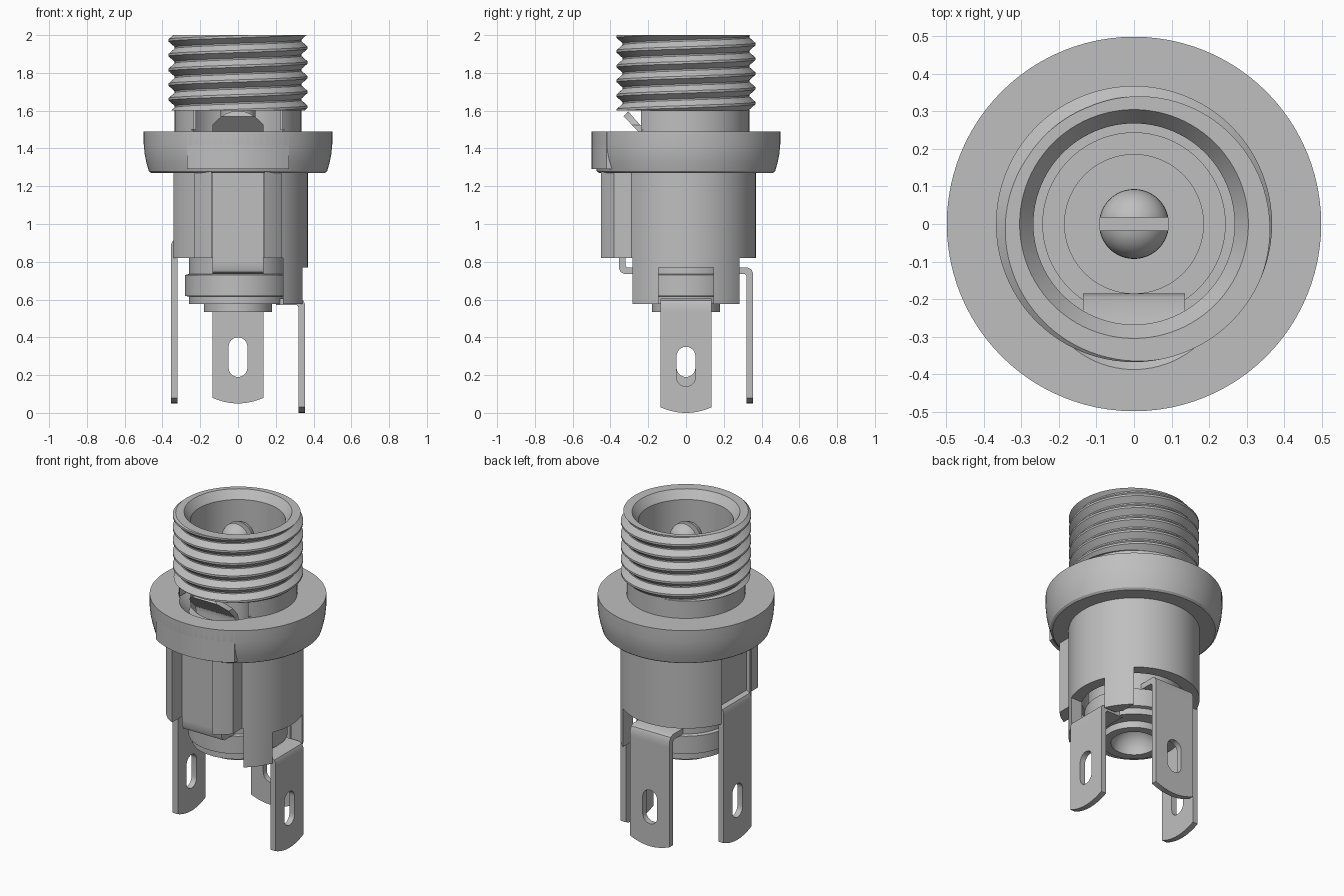
import bpy, bmesh
from math import sin, cos, pi, sqrt

cube = bpy.data.objects.get("Cube")
if cube:
    bpy.data.objects.remove(cube)

SEG = 96
parts = []

grey = bpy.data.materials.new("plain grey")
grey.use_nodes = True
colour = (0.52, 0.52, 0.52, 1)
grey.diffuse_color = colour
grey.node_tree.nodes["Principled BSDF"].inputs["Base Color"].default_value = colour


def finish(name, bm, keep=True):
    bmesh.ops.recalc_face_normals(bm, faces=bm.faces)
    mesh = bpy.data.meshes.new(name)
    bm.to_mesh(mesh)
    bm.free()
    mesh.materials.append(grey)
    ob = bpy.data.objects.new(name, mesh)
    bpy.context.collection.objects.link(ob)
    if keep:
        parts.append(ob)
    return ob


def lathe(name, profile, keep=True):
    """Revolve a closed (radius, z) profile."""
    bm = bmesh.new()
    vs = [bm.verts.new((r, 0, z)) for r, z in profile]
    es = [bm.edges.new((vs[i - 1], vs[i])) for i in range(len(vs))
          if profile[i - 1][0] + profile[i][0] > 0]
    bmesh.ops.spin(bm, geom=vs + es, axis=(0, 0, 1), cent=(0, 0, 0),
                   angle=2 * pi, steps=SEG)
    bmesh.ops.remove_doubles(bm, verts=bm.verts, dist=1e-5)
    return finish(name, bm, keep)


def prism(name, pts, axis, lo, hi, keep=True):
    """Extrude a polygon along one axis."""
    place = {"X": lambda a, b, d: (d, a, b),
             "Y": lambda a, b, d: (a, d, b),
             "Z": lambda a, b, d: (a, b, d)}[axis]
    bm = bmesh.new()
    low = [bm.verts.new(place(a, b, lo)) for a, b in pts]
    top = [bm.verts.new(place(a, b, hi)) for a, b in pts]
    bm.faces.new(low)
    bm.faces.new(top)
    for i in range(len(pts)):
        bm.faces.new((low[i - 1], low[i], top[i], top[i - 1]))
    return finish(name, bm, keep)


def box(x0, x1, y0, y1, z0, z1):
    return prism("cutter", [(x0, y0), (x1, y0), (x1, y1), (x0, y1)], "Z", z0, z1, False)


def cut(ob, cutter, op="DIFFERENCE"):
    mod = ob.modifiers.new("cut", "BOOLEAN")
    mod.operation, mod.solver, mod.object = op, "EXACT", cutter
    cutter.hide_render = True
    with bpy.context.temp_override(object=ob, active_object=ob):
        bpy.context.view_layer.objects.active = ob
        bpy.ops.object.modifier_apply(modifier=mod.name)
    bpy.data.objects.remove(cutter)


# Barrel with its bore, spring window and terminal grooves
barrel = lathe("barrel", [
    (0.30, 0.82), (0.37, 0.82), (0.37, 1.30), (0.335, 1.30), (0.335, 1.60),
    (0.268, 1.60), (0.268, 1.30), (0.243, 1.30), (0.243, 1.15), (0.185, 1.15),
    (0.185, 1.05), (0, 1.05), (0, 0.95), (0.30, 0.95)])
cut(barrel, box(-0.235, 0.235, -0.5, -0.15, 1.49, 1.7))
cut(barrel, box(-0.14, 0.14, -0.5, -0.325, 0.5, 1.28))
cut(barrel, box(-0.5, -0.32, -0.14, 0.14, 0.5, 1.28))

# Side skirt with a notch for the low terminal
skirt = lathe("side_skirt", [(0.30, 0.577), (0.37, 0.577), (0.37, 0.83), (0.30, 0.83)])
cut(skirt, box(0.237, 0.5, -0.4, 0.4, 0.5, 0.9), "INTERSECT")
cut(skirt, box(0.1, 0.5, -0.145, 0.145, 0.5, 0.77))

# Flange with a rounded underside and a straight front pad
pocket = [(0, 1.43), (0.2, 1.43), (0.264, 1.50), (0, 1.50)]
flange = lathe("flange", [
    (0.30, 1.27), (0.46, 1.27), (0.472, 1.28), (0.485, 1.325), (0.494, 1.37),
    (0.499, 1.42), (0.499, 1.49), (0.30, 1.49)])
xs = [-0.27 + 0.54 * i / 16 for i in range(17)]
pad = prism("flange_front_pad",
            [(x, -sqrt(0.499 ** 2 - x * x)) for x in xs] + [(0.27, -0.38), (-0.27, -0.38)],
            "Z", 1.29, 1.49)
for ob in (barrel, flange, pad):
    cone = lathe("cutter", pocket, False)
    cone.location.y = -0.133
    bpy.context.view_layer.update()
    cut(ob, cone)

# Guide ribs on both sides of the front strip
for side, s in (("left", 1), ("right", -1)):
    prism("guide_rib_" + side,
          [(s * 0.14, -0.30), (s * 0.14, -0.45), (s * 0.19, -0.42), (s * 0.23, -0.38),
           (s * 0.23, -0.26)], "Z", 0.82, 1.29)

# Helical thread, trimmed flat at both ends
PITCH, LOW, HIGH = 0.078, 1.60, 2.0
section = [(0.368, -0.006), (0.368, 0.006), (0.335, 0.035), (0.335, 0.043)]
bm = bmesh.new()
columns = []
for i in range(SEG + 1):
    a = 2 * pi * i / SEG
    columns.append([bm.verts.new((r * cos(a), r * sin(a),
                                  1.933 + PITCH * (turn + i / SEG) + dz))
                    for turn in range(-7, 4) for r, dz in section])
for c0, c1 in zip(columns, columns[1:]):
    for j in range(len(c0) - 1):
        bm.faces.new((c0[j], c1[j], c1[j + 1], c0[j + 1]))
bmesh.ops.remove_doubles(bm, verts=bm.verts, dist=1e-5)
for z, n in ((LOW, -1), (HIGH, 1)):
    bmesh.ops.bisect_plane(bm, geom=bm.verts[:] + bm.edges[:] + bm.faces[:], dist=1e-6,
                           plane_co=(0, 0, z), plane_no=(0, 0, n), clear_outer=True)
    rim = [e for e in bm.edges if e.is_boundary
           and all(abs(v.co.z - z) < 1e-4 for v in e.verts)]
    bmesh.ops.holes_fill(bm, edges=rim, sides=0)
thread = finish("thread", bm)
cut(thread, lathe("cutter", [(0, 1.5), (0.268, 1.5), (0.268, 1.95), (0.305, 2.0),
                             (0.305, 2.1), (0, 2.1)], False))

# Slotted centre pin with a domed tip
pin = lathe("centre_pin", [(0, 0.97), (0.093, 0.97)] +
            [(0.093 * cos(pi / 2 * i / 10), 1.84 + 0.093 * sin(pi / 2 * i / 10))
             for i in range(10)] + [(0, 1.933)])
cut(pin, box(-0.2, 0.2, -0.017, 0.017, 1.6, 2.0))

# Stepped insulating core with a rounded hollow underneath
lathe("core", [(0, 1.0), (0.26, 1.0), (0.26, 0.735), (0.28, 0.73), (0.28, 0.62),
               (0.26, 0.615), (0.26, 0.577), (0.18, 0.577), (0.18, 0.535)] +
      [(0.13 * cos(pi / 2 * i / 8), 0.535 + 0.13 * sin(pi / 2 * i / 8)) for i in range(8)] +
      [(0, 0.665)])


def bent_end(name, z, s):
    """Rounded elbow from a vertical plate to an inward leg at height z."""
    pts = [(-0.355, 0.07), (-0.355, 0.03), (-0.346, 0.01), (-0.325, 0), (-0.2, 0),
           (-0.2, 0.035), (-0.312, 0.035), (-0.32, 0.045), (-0.32, 0.07)]
    return prism(name, [(y, z - s * d) for y, d in pts], "X", -W, W)


def rounded_end(z, rise, n=12):
    return [(W * (2 * i / n - 1), z + rise * (2 * i / n - 1) ** 2) for i in range(n + 1)]


W = 0.136
# Solder terminals with slotted eyes
for name, bottom, top, turn in (("left_terminal", 0.0, 0.605, pi / 2),
                                ("back_terminal", 0.05, 0.77, pi),
                                ("right_terminal", 0.05, 0.92, -pi / 2)):
    plate = prism(name, rounded_end(bottom, 0.03) + [(W, top - 0.07), (-W, top - 0.07)],
                  "Y", -0.355, -0.32)
    eye = [(0.05 * cos(pi * i / 12), bottom + 0.3 + 0.05 * sin(pi * i / 12)) for i in range(13)]
    eye += [(-x, 2 * bottom + 0.49 - z) for x, z in eye]
    cut(plate, prism("cutter", eye, "Y", -0.4, -0.3, False))
    elbow = bent_end(name + "_elbow", top, 1)
    plate.rotation_euler.z = elbow.rotation_euler.z = turn

# Front contact strip, bent in at its foot
prism("front_strip", [(-W, 0.80), (W, 0.80), (W, 1.28), (-W, 1.28)], "Y", -0.355, -0.32)
bent_end("front_strip_elbow", 0.735, -1)

# Spring contact leaning out through the window
spring = prism("spring_contact",
               [(-0.25, 1.16), (-0.185, 1.43), (-0.195, 1.47), (-0.305, 1.595), (-0.33, 1.57),
                (-0.225, 1.46), (-0.22, 1.43), (-0.285, 1.16)], "X", -W, W)
cut(spring, prism("cutter", [(x, 2.75 - z) for x, z in rounded_end(1.15, 0.075)] +
                  [(W + 0.01, 1.0), (-W - 0.01, 1.0)], "Y", -0.5, 0, False), "INTERSECT")

# Smooth the round surfaces and keep the edges sharp
bpy.ops.object.select_all(action="DESELECT")
for ob in parts:
    ob.select_set(True)
bpy.context.view_layer.objects.active = barrel
bpy.ops.object.shade_smooth_by_angle(angle=0.5)
